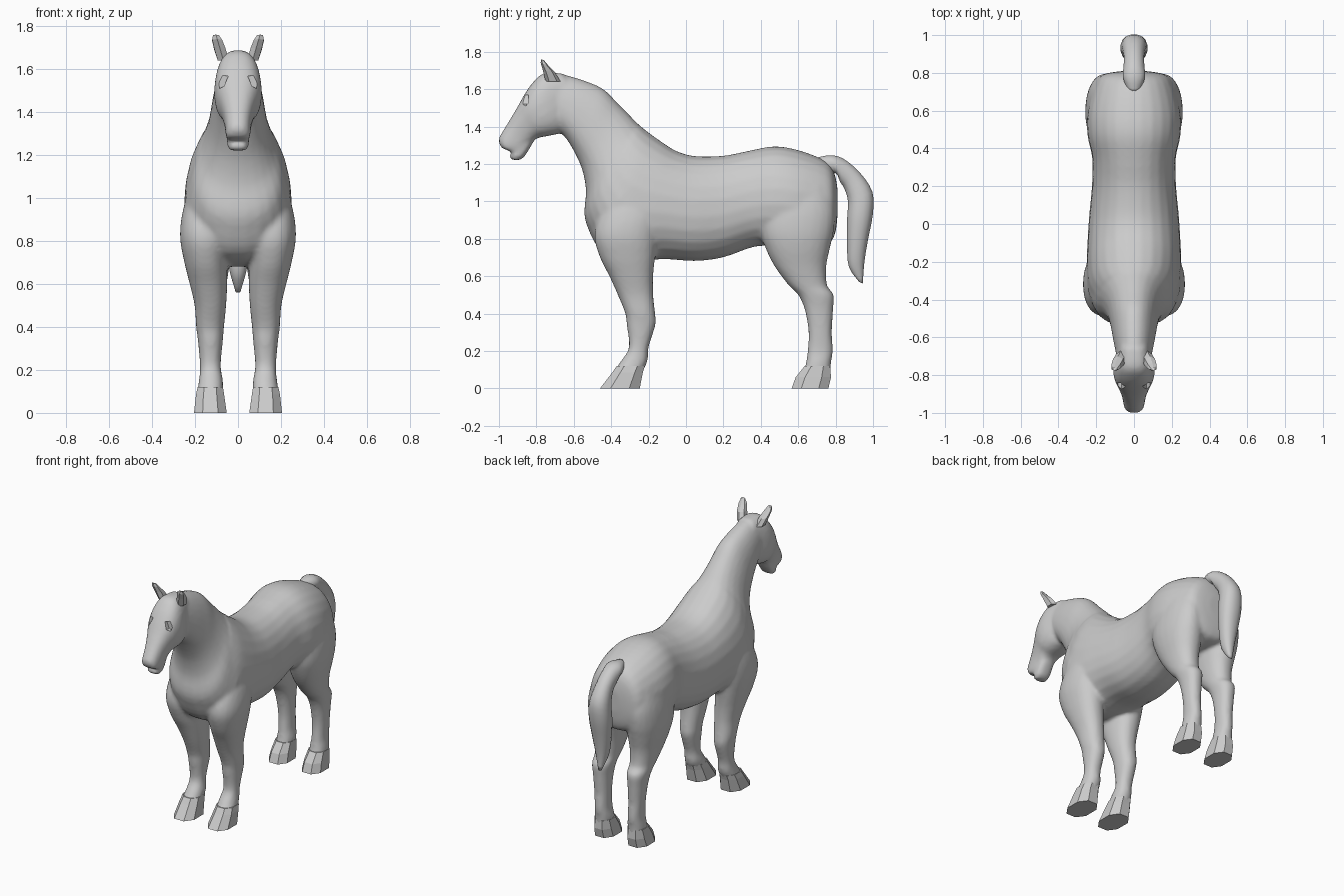
import bpy, bmesh, math
from mathutils import Vector


def catmull(a, b, c, d, t):
    return [0.5 * (2*q + (r-p)*t + (2*p-5*q+4*r-s)*t*t + (3*q-p-3*r+s)*t**3)
            for p, q, r, s in zip(a, b, c, d)]


def refine(rows, steps):
    out = []
    for i in range(len(rows) - 1):
        a, d = rows[max(i-1, 0)], rows[min(i+2, len(rows)-1)]
        out += [catmull(a, rows[i], rows[i+1], d, k/steps) for k in range(steps)]
    return out + [rows[-1]]


def loft(bm, rows, n=24, steps=4, egg=0.0, power=0.9, mirror=False):
    """Rows: y, z of the upper edge, y, z of the lower edge, x centre, half width."""
    for side in ((1, -1) if mirror else (1,)):
        rings = []
        for y1, z1, y2, z2, xc, w in refine(rows, steps):
            ring = []
            for k in range(n):
                a = 2 * math.pi * (k + 0.5) / n
                c, s = math.cos(a), math.sin(a)
                c = math.copysign(abs(c)**power, c)
                s = math.copysign(abs(s)**power, s)
                x = xc + w * c * (1 - egg * s)
                ring.append(bm.verts.new((side * x, (y1+y2)/2 + (y1-y2)/2*s,
                                          (z1+z2)/2 + (z1-z2)/2*s)))
            rings.append(ring)
        for p, q in zip(rings, rings[1:]):
            for k in range(n):
                bm.faces.new((p[k], p[(k+1) % n], q[(k+1) % n], q[k]))
        bm.faces.new(rings[0])
        bm.faces.new(rings[-1])


def finish(bm, name, smooth=True):
    bmesh.ops.recalc_face_normals(bm, faces=bm.faces)
    me = bpy.data.meshes.new(name)
    bm.to_mesh(me)
    bm.free()
    for p in me.polygons:
        p.use_smooth = smooth
    ob = bpy.data.objects.new(name, me)
    bpy.context.collection.objects.link(ob)
    return ob


def centred(rows):
    return [(a, b, c, d, 0, w) for a, b, c, d, w in rows]


def level(rows):
    # leg rows: front y, back y, z, inner x, outer x
    return [(f, b_z[1], b_z[0], b_z[1], (i+o)/2, (o-i)/2)
            for f, *b_z, i, o in rows]


# Trunk and neck, rump to poll
trunk = [(.81, 1.07, .81, .92, .06), (.79, 1.16, .795, .82, .16),
         (.74, 1.22, .75, .77, .205), (.60, 1.275, .60, .75, .245),
         (.47, 1.295, .47, .76, .245), (.33, 1.27, .36, .755, .22),
         (.20, 1.245, .20, .70, .222), (.05, 1.243, .05, .68, .236),
         (-.05, 1.27, -.12, .69, .245), (-.13, 1.32, -.30, .68, .25),
         (-.20, 1.37, -.46, .74, .24), (-.25, 1.41, -.535, .88, .205)]
neck = [(-.20, 1.37, -.46, .74, .24), (-.25, 1.41, -.54, .90, .205),
        (-.30, 1.46, -.535, 1.05, .165), (-.36, 1.52, -.55, 1.15, .14),
        (-.44, 1.60, -.58, 1.23, .125), (-.54, 1.645, -.63, 1.32, .112),
        (-.64, 1.675, -.67, 1.37, .10), (-.71, 1.685, -.70, 1.42, .09)]
# Head, poll to muzzle
head = [(-.66, 1.685, -.60, 1.48, .075), (-.76, 1.685, -.66, 1.375, .10),
        (-.82, 1.635, -.71, 1.355, .11), (-.865, 1.57, -.76, 1.345, .104),
        (-.91, 1.49, -.80, 1.335, .082), (-.955, 1.415, -.835, 1.30, .065),
        (-.997, 1.345, -.86, 1.265, .058), (-1.0, 1.315, -.90, 1.258, .054),
        (-.985, 1.285, -.93, 1.265, .045)]
chin = [(-.90, 1.30, -.82, 1.31, .05), (-.925, 1.27, -.85, 1.26, .052),
        (-.945, 1.24, -.87, 1.232, .048), (-.93, 1.222, -.895, 1.22, .035)]
# Legs
front_leg = [(-.36, -.18, 1.12, .08, .20), (-.45, -.14, .95, .06, .255),
             (-.49, -.15, .82, .04, .27), (-.46, -.165, .70, .05, .25),
             (-.41, -.175, .60, .05, .225), (-.365, -.175, .50, .055, .202),
             (-.325, -.165, .40, .065, .195), (-.317, -.163, .34, .07, .187),
             (-.305, -.20, .22, .08, .177), (-.345, -.205, .15, .07, .182),
             (-.385, -.23, .09, .07, .19), (-.40, -.25, .03, .08, .18)]
hind_leg = [(.46, .76, 1.08, .06, .22), (.41, .795, .95, .04, .25),
            (.40, .79, .84, .03, .258), (.425, .77, .75, .03, .248),
            (.475, .75, .65, .045, .225), (.55, .755, .55, .06, .205),
            (.60, .79, .50, .065, .20), (.635, .787, .42, .075, .188),
            (.655, .78, .30, .08, .178), (.65, .785, .20, .08, .172),
            (.64, .775, .13, .07, .18), (.61, .77, .03, .08, .18)]

bm = bmesh.new()
loft(bm, centred(trunk), egg=.08)
loft(bm, centred(neck), egg=.15)
loft(bm, centred(head), power=.8)
loft(bm, centred(chin), power=.8)
loft(bm, level(front_leg), mirror=True)
loft(bm, level(hind_leg), mirror=True)
body = finish(bm, "horse_body")

# Eye socket cutters
bm = bmesh.new()
for s in (1, -1):
    vs = [bm.verts.new((s*x, y, z)) for y in (-.98, -.842)
          for x, z in ((.045, 1.568), (.10, 1.572), (.085, 1.51), (.065, 1.52))]
    bmesh.ops.convex_hull(bm, input=vs)
sockets = finish(bm, "eye_socket_cutter", False)
sockets.hide_render = True
sockets.hide_viewport = True
sockets.display_type = 'WIRE'

# Fuse the body parts into one skin
mod = body.modifiers.new("fuse", 'REMESH')
mod.mode = 'VOXEL'
mod.voxel_size = .012
mod.use_smooth_shade = True
mod = body.modifiers.new("relax", 'SMOOTH')
mod.factor = .5
mod.iterations = 6
mod = body.modifiers.new("eyes", 'BOOLEAN')
mod.operation = 'DIFFERENCE'
mod.solver = 'EXACT'
mod.object = sockets

# Faceted hooves
hooves = {"front_hooves": [(-.375, -.215, .12, .066, .192), (-.40, -.225, .085, .06, .20),
                           (-.467, -.24, 0, .047, .21)],
          "hind_hooves": [(.63, .775, .12, .066, .186), (.58, .782, .06, .058, .195),
                          (.558, .768, 0, .052, .202)]}
for name, rows in hooves.items():
    bm = bmesh.new()
    loft(bm, level(rows), n=8, steps=1, power=.85, mirror=True)
    finish(bm, name, False)

# Tail
tail = [(.70, 1.235, .74, 1.13, .04), (.77, 1.247, .80, 1.15, .06),
        (.84, 1.23, .825, 1.10, .056), (.93, 1.155, .845, 1.07, .055),
        (.998, 1.05, .865, 1.0, .066), (1.0, .93, .86, .90, .072),
        (.975, .80, .86, .77, .06), (.955, .68, .87, .65, .04),
        (.945, .56, .925, .57, .012)]
bm = bmesh.new()
loft(bm, centred(tail), n=16, steps=3)
finish(bm, "tail")

# Ears
ear = [(-.75, 1.64, -.67, 1.64, .068, .03), (-.765, 1.70, -.70, 1.69, .085, .03),
       (-.777, 1.74, -.735, 1.725, .097, .026), (-.775, 1.76, -.76, 1.755, .103, .015)]
bm = bmesh.new()
loft(bm, ear, n=6, steps=1, mirror=True)
finish(bm, "ears", False)
